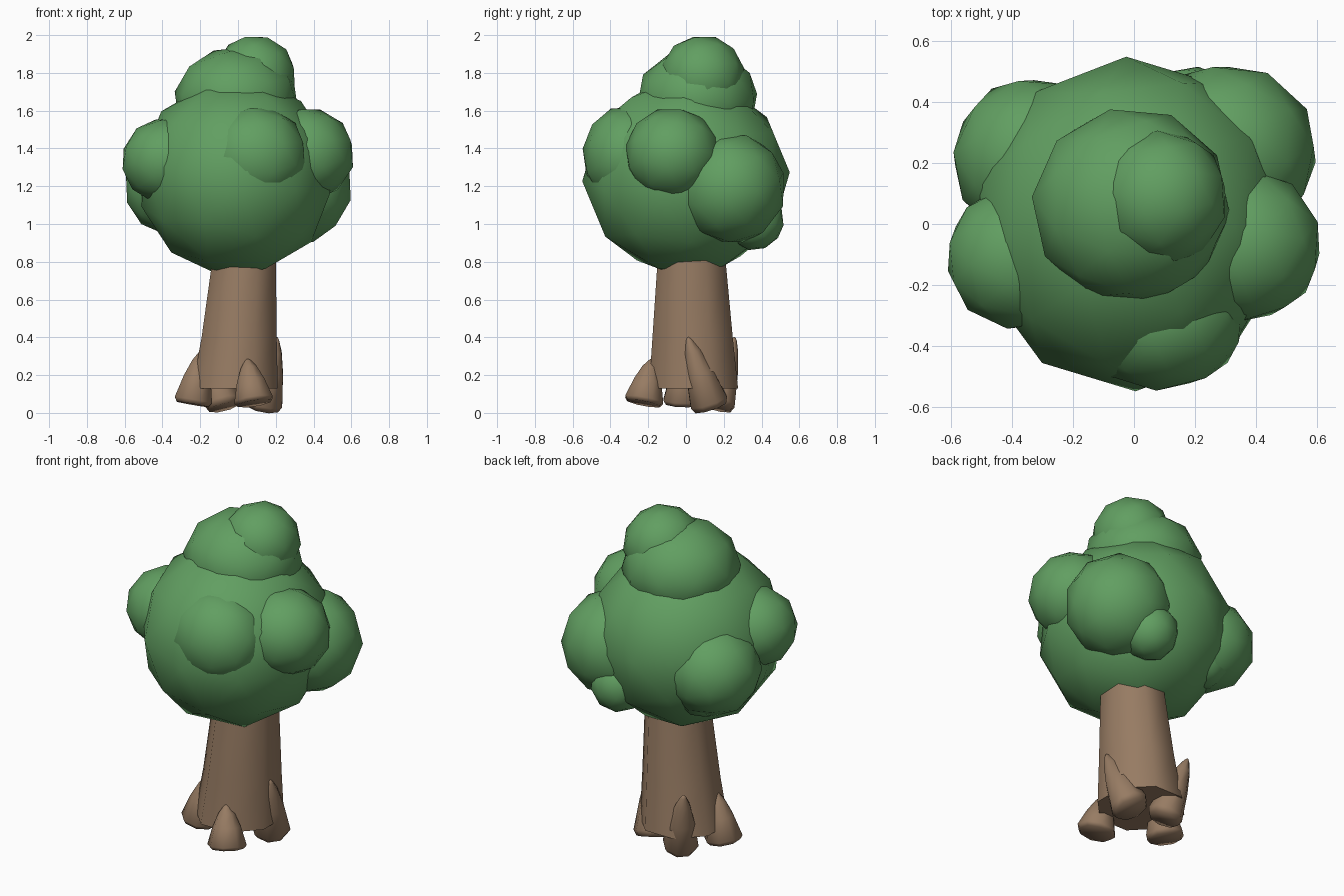
import bpy, bmesh, math, random
from mathutils import Vector, Matrix

if "Cube" in bpy.data.objects:
    bpy.data.objects.remove(bpy.data.objects["Cube"])

random.seed(4)


def material(name, colour):
    m = bpy.data.materials.new(name)
    m.diffuse_color = (*colour, 1)
    m.use_nodes = True
    m.node_tree.nodes["Principled BSDF"].inputs["Base Color"].default_value = m.diffuse_color
    return m


LEAF = material("leaf green", (0.12, 0.345, 0.12))
BARK = material("bark brown", (0.31, 0.20, 0.125))


def finish(bm, name, mat, angle=None):
    bmesh.ops.recalc_face_normals(bm, faces=bm.faces)
    me = bpy.data.meshes.new(name)
    bm.to_mesh(me)
    bm.free()
    me.materials.append(mat)
    ob = bpy.data.objects.new(name, me)
    bpy.context.collection.objects.link(ob)
    me.shade_smooth()
    if angle:
        me.set_sharp_from_angle(angle=math.radians(angle))
    return ob


def leaf_clump(name, centre, radii, turn):
    """Low-poly smooth ball, turned first and then stretched."""
    bm = bmesh.new()
    bmesh.ops.create_icosphere(bm, subdivisions=2, radius=1)
    rot = Matrix.Rotation(turn[0], 4, 'X') @ Matrix.Rotation(turn[1], 4, 'Y') @ Matrix.Rotation(turn[2], 4, 'Z')
    bm.transform(Matrix.Translation(centre) @ Matrix.Diagonal((*radii, 1)) @ rot)
    return finish(bm, name, LEAF)


def ring_loft(name, rings, sides, mat, axes=(Vector((1, 0, 0)), Vector((0, 1, 0))), angle=50):
    """Capped tube through (centre, radius_u, radius_v) rings."""
    bm = bmesh.new()
    u, v = axes
    loops = []
    for c, ru, rv in rings:
        loops.append([bm.verts.new(Vector(c) + u * ru * math.cos(a) + v * rv * math.sin(a))
                      for a in (math.tau * (i + 0.5) / sides for i in range(sides))])
    for lo, hi in zip(loops, loops[1:]):
        for i in range(sides):
            j = (i + 1) % sides
            bm.faces.new((lo[i], lo[j], hi[j], hi[i]))
    bm.faces.new(loops[0][::-1])
    bm.faces.new(loops[-1])
    return finish(bm, name, mat, angle)


# Crown: one large ball with smaller clumps around it
leaf_clump("crown_main", (-0.01, 0, 1.25), (0.525, 0.55, 0.53), (0.04, 0.16, 0.03))
clumps = {
    "clump_front": ((0.09, -0.31, 1.36), (0.28, 0.24, 0.27)),
    "clump_right": ((0.36, -0.07, 1.37), (0.26, 0.255, 0.25)),
    "clump_back_right": ((0.305, 0.235, 1.19), (0.30, 0.295, 0.30)),
    "clump_back_small": ((0.19, 0.36, 1.02), (0.16, 0.16, 0.16)),
    "clump_left": ((-0.375, -0.11, 1.335), (0.245, 0.24, 0.23)),
    "clump_back_left": ((-0.33, 0.215, 1.19), (0.27, 0.27, 0.26)),
    "clump_left_small": ((-0.28, 0.24, 1.06), (0.16, 0.16, 0.15)),
    "clump_upper": ((-0.01, 0.06, 1.66), (0.33, 0.325, 0.28)),
    "clump_top": ((0.09, 0.087, 1.78), (0.22, 0.225, 0.222)),
}
for name, (centre, radii) in clumps.items():
    leaf_clump(name, centre, radii, [random.uniform(-0.3, 0.3) for _ in range(3)])

# Trunk: tapered eight-sided column, leaning slightly
ring_loft("trunk", [((-0.016, 0.04, 0.13), 0.245, 0.255),
                    ((0.006, 0.035, 0.40), 0.215, 0.23),
                    ((0.03, 0.03, 0.77), 0.185, 0.198),
                    ((0.04, 0.03, 1.0), 0.165, 0.175)], 8, BARK)

# Roots: rounded cones running from the foot up the trunk
roots = {
    "root_left": ((-0.24, -0.02, 0.045), (-0.19, -0.01, 0.33), 0.108),
    "root_front": ((0.085, -0.225, 0.05), (0.05, -0.18, 0.285), 0.11),
    "root_right": ((0.13, 0.13, 0.03), (0.205, 0.01, 0.40), 0.108),
    "root_back": ((-0.075, 0.16, 0.03), (-0.165, 0.258, 0.40), 0.10),
}
for name, (foot, tip, r) in roots.items():
    foot, tip = Vector(foot), Vector(tip)
    axis = (tip - foot).normalized()
    u = axis.orthogonal().normalized()
    v = axis.cross(u)
    profile = [(0.0, 0.85), (0.08, 1.0), (0.5, 0.72), (0.8, 0.42), (0.96, 0.16), (1.0, 0.05)]
    ring_loft(name, [(foot.lerp(tip, t), r * s, r * s) for t, s in profile], 8, BARK, (u, v), None)
